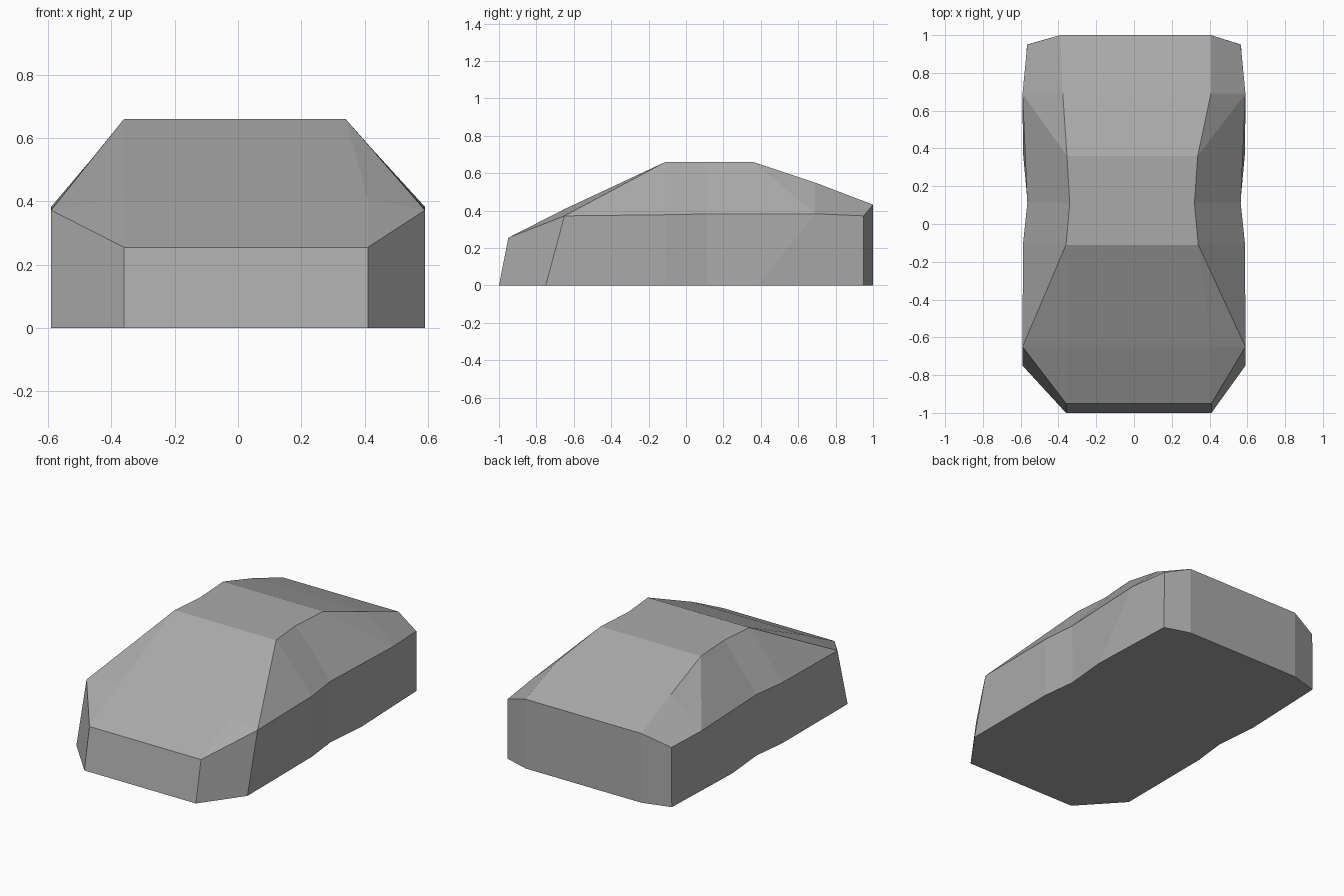
import bpy
import bmesh

cube = bpy.data.objects.get("Cube")
if cube:
    bpy.data.objects.remove(cube, do_unlink=True)

paint = bpy.data.materials.new("grey body")
paint.use_nodes = True
colour = (0.4, 0.4, 0.4, 1)
paint.diffuse_color = colour
paint.node_tree.nodes["Principled BSDF"].inputs["Base Color"].default_value = colour

# Stations from nose to tail, each with half width (right, left for the ridge), y and z
sill = {"nose": (0, -1), "wheel": (.59, -.75), "door": (.588, -.11),
        "waist": (.563, .11), "rear": (.588, .38), "corner": (.567, .95), "tail": (0, 1)}
shoulder = {"wheel": (.59, -.65, .372), "door": (.588, -.11, .378), "waist": (.565, .11, .382),
            "haunch": (.59, .69, .383), "corner": (.565, .95, .372)}
ridge = {"nose": (.36, .41, -.95, .255), "wheel": (.36, .41, -.65, .408),
         "door": (.36, .34, -.11, .66), "waist": (.34, .32, .11, .66),
         "rear": (.355, .337, .36, .66), "haunch": (.377, .407, .69, .55),
         "tail": (.39, .407, 1, .432)}

bm = bmesh.new()


def side_points(side):
    """Make the sill, shoulder and ridge points of one side."""
    sign = (-1, 1)[side]
    top = {k: bm.verts.new((sign * p[side], p[2], p[3])) for k, p in ridge.items()}
    mid = {k: bm.verts.new((sign * x, y, z)) for k, (x, y, z) in shoulder.items()}
    low = {k: bm.verts.new((sign * (x or ridge[k][side]), y, 0)) for k, (x, y) in sill.items()}
    return low, mid, top


def side_faces(low, mid, top):
    """Skin one side from sill to shoulder to ridge."""
    faces = [
        # front corner, flank and rear corner
        (low["nose"], low["wheel"], mid["wheel"], top["nose"]),
        (low["wheel"], low["door"], mid["door"], mid["wheel"]),
        (low["door"], low["waist"], mid["waist"], mid["door"]),
        (low["waist"], low["rear"], mid["haunch"], mid["waist"]),
        (low["rear"], low["corner"], mid["corner"], mid["haunch"]),
        (low["corner"], low["tail"], top["tail"], mid["corner"]),
        # sloping cabin side
        (top["nose"], mid["wheel"], top["wheel"]),
        (mid["wheel"], top["door"], top["wheel"]),
        (mid["wheel"], mid["door"], top["door"]),
        (mid["door"], mid["waist"], top["waist"], top["door"]),
        (mid["waist"], mid["haunch"], top["rear"], top["waist"]),
        (mid["haunch"], top["haunch"], top["rear"]),
        (mid["haunch"], mid["corner"], top["tail"], top["haunch"]),
    ]
    for f in faces:
        bm.faces.new(f)


right, left = side_points(0), side_points(1)
side_faces(*right)
side_faces(*left)

# Bonnet, windscreen, roof and rear deck
names = list(ridge)
for a, b in zip(names, names[1:]):
    bm.faces.new((right[2][a], left[2][a], left[2][b], right[2][b]))

# Nose and tail panels, then the floor
for end in ("nose", "tail"):
    bm.faces.new((right[0][end], left[0][end], left[2][end], right[2][end]))
bm.faces.new(list(right[0].values()) + list(left[0].values())[::-1])

bmesh.ops.recalc_face_normals(bm, faces=bm.faces)
mesh = bpy.data.meshes.new("car_body")
bm.to_mesh(mesh)
bm.free()
mesh.materials.append(paint)
body = bpy.data.objects.new("car_body", mesh)
bpy.context.collection.objects.link(body)
